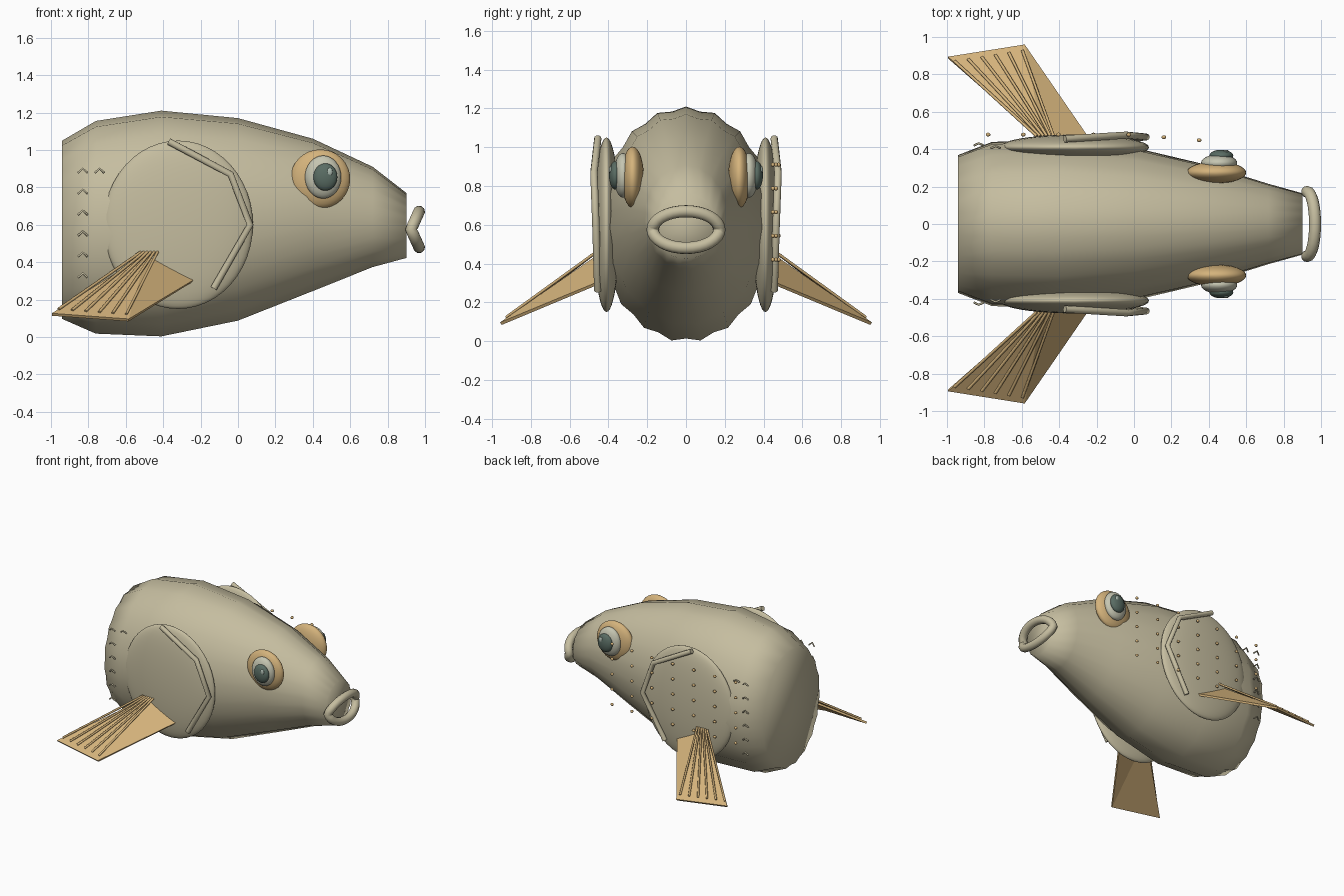
import bpy, bmesh, math
from mathutils import Vector

cube = bpy.data.objects.get("Cube")
if cube:
    bpy.data.objects.remove(cube)


def material(name, color):
    m = bpy.data.materials.new(name)
    m.use_nodes = True
    rgba = (*color, 1)
    m.diffuse_color = rgba
    m.node_tree.nodes["Principled BSDF"].inputs["Base Color"].default_value = rgba
    return m


KHAKI = material("khaki_skin", (0.56, 0.51, 0.35))
TAN = material("tan_fin", (0.66, 0.45, 0.2))
PALE = material("pale_eye", (0.56, 0.56, 0.44))
DARK = material("dark_green_iris", (0.10, 0.15, 0.125))
GLINT = material("eye_glint", (0.42, 0.5, 0.44))


def finish(name, bm, mat, smooth=True):
    bmesh.ops.recalc_face_normals(bm, faces=bm.faces)
    me = bpy.data.meshes.new(name)
    bm.to_mesh(me)
    bm.free()
    me.materials.append(mat)
    for p in me.polygons:
        p.use_smooth = smooth
    ob = bpy.data.objects.new(name, me)
    bpy.context.collection.objects.link(ob)
    return ob


def ellipsoid(name, center, radii, mat, seg=32):
    bm = bmesh.new()
    bmesh.ops.create_uvsphere(bm, u_segments=seg, v_segments=seg // 2, radius=1)
    bmesh.ops.scale(bm, vec=radii, verts=bm.verts)
    bmesh.ops.translate(bm, vec=center, verts=bm.verts)
    return finish(name, bm, mat)


def tube(name, points, radius, mat, closed=False, res=3):
    cu = bpy.data.curves.new(name, "CURVE")
    cu.dimensions = "3D"
    cu.bevel_depth = radius
    cu.bevel_resolution = res
    cu.use_fill_caps = True
    sp = cu.splines.new("POLY")
    sp.points.add(len(points) - 1)
    for p, co in zip(sp.points, points):
        p.co = (*co, 1)
    sp.use_cyclic_u = closed
    cu.materials.append(mat)
    ob = bpy.data.objects.new(name, cu)
    bpy.context.collection.objects.link(ob)
    return ob


# Body: rippled elliptical sections lofted from the cut rear to the snout
# Each station is x, top z, bottom z, half width
STATIONS = [(-0.94, 1.05, 0.09, 0.37), (-0.76, 1.155, 0.01, 0.44),
            (-0.41, 1.21, -0.005, 0.455), (0, 1.17, 0.08, 0.41),
            (0.4, 1.06, 0.24, 0.315), (0.72, 0.91, 0.37, 0.215),
            (0.9, 0.77, 0.42, 0.165)]
RIPPLES = 19
bm = bmesh.new()
rings = []
for x, top, bottom, half in STATIONS:
    ring = []
    for i in range(2 * RIPPLES):
        a = math.pi * i / RIPPLES
        r = 1 if i % 2 == 0 else 0.97
        ring.append(bm.verts.new((x, half * r * math.sin(a),
                                  (top + bottom) / 2 + (top - bottom) / 2 * r * math.cos(a))))
    rings.append(ring)
for r0, r1 in zip(rings, rings[1:]):
    for i in range(len(r0)):
        j = (i + 1) % len(r0)
        bm.faces.new((r0[i], r0[j], r1[j], r1[i]))
bm.faces.new(rings[0])
bm.faces.new(rings[-1])
finish("body", bm, KHAKI)

# Lips: an oval ring whose corners are drawn back
lip = []
for i in range(32):
    a = math.tau * i / 32
    lip.append((0.925 + 0.043 * abs(math.sin(a)), 0.172 * math.cos(a), 0.575 + 0.095 * math.sin(a)))
tube("lips", lip, 0.032, KHAKI, closed=True)

for side, tag in ((-1, "front"), (1, "back")):
    # Gill cover and the bent bar along its edge
    ellipsoid("gill_cover_" + tag, (-0.32, side * 0.41, 0.6), (0.4, 0.068, 0.45), KHAKI, 48)
    tube("gill_bar_" + tag, [(-0.37, side * 0.455, 1.045), (-0.04, side * 0.475, 0.87),
                             (0.065, side * 0.465, 0.6), (-0.13, side * 0.455, 0.26)], 0.019, KHAKI)

    # Eye: socket, eyeball, iris and glint
    ellipsoid("eye_socket_" + tag, (0.44, side * 0.275, 0.845), (0.16, 0.058, 0.158), TAN)
    ellipsoid("eyeball_" + tag, (0.455, side * 0.325, 0.855), (0.097, 0.048, 0.115), PALE)
    ellipsoid("iris_" + tag, (0.467, side * 0.365, 0.855), (0.064, 0.032, 0.073), DARK)
    ellipsoid("glint_" + tag, (0.49, side * 0.389, 0.882), (0.016, 0.008, 0.022), GLINT, 12)

    # Pectoral fin: a thin twisted fan
    root_a, root_b = Vector((-0.49, side * 0.45, 0.44)), Vector((-0.24, side * 0.45, 0.3))
    tip_b, tip_a = Vector((-0.585, side * 0.955, 0.09)), Vector((-0.995, side * 0.89, 0.12))
    bm = bmesh.new()
    a, b, c, d = [bm.verts.new(p) for p in (root_a, root_b, tip_b, tip_a)]
    bm.faces.new((a, b, c))
    bm.faces.new((a, c, d))
    fin = finish("pectoral_fin_" + tag, bm, TAN, smooth=False)
    thick = fin.modifiers.new("thickness", "SOLIDIFY")
    thick.thickness = 0.016
    thick.offset = 0

    # Fin rays fanning out over the upper face
    lift = Vector((0, 0, 0.014))
    for i in range(6):
        t = i / 5
        start = root_a + Vector((-0.03 + 0.09 * t, side * 0.02, 0))
        end = tip_a.lerp(tip_b, 0.03 + 0.92 * t)
        tube(f"fin_ray_{tag}_{i + 1}", [start + lift, end.lerp(start, 0.05) + lift], 0.008, TAN, res=1)

    # Small chevron scales near the rear
    spots = [(-0.83, 0.42, 0.89 - 0.112 * i) for i in range(6)] + [(-0.74, 0.405, 0.89)]
    for i, (x, y, z) in enumerate(spots):
        tube(f"scale_{tag}_{i + 1}", [(x - 0.025, side * y, z - 0.012), (x, side * (y + 0.012), z + 0.01),
                                      (x + 0.025, side * y, z - 0.012)], 0.006, KHAKI, res=1)

# Grid of studs along the back flank
for i in range(7):
    x = -0.78 + 0.188 * i
    y = 0.478 - 0.03 * max(0, x) / 0.35
    for j in range(5):
        ellipsoid(f"stud_{i + 1}_{j + 1}", (x, y, 0.42 + 0.1225 * j), (0.013, 0.011, 0.011), TAN, 10)
